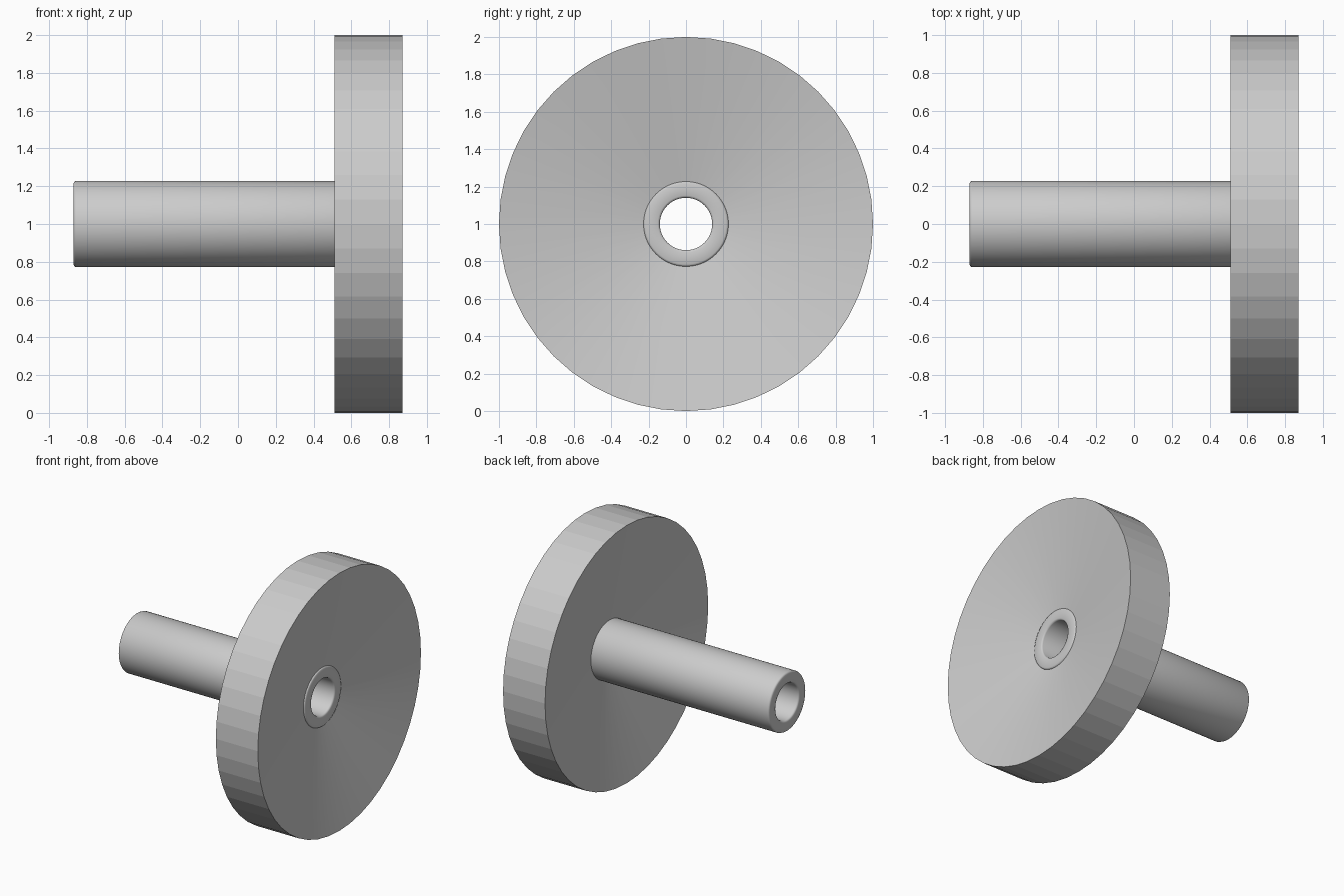
import bpy, bmesh
from math import cos, sin, tau, radians

if "Cube" in bpy.data.objects:
    bpy.data.objects.remove(bpy.data.objects["Cube"])


def lathe(name, profile, sides, smooth_angle):
    """Revolve a closed (x, radius) profile about the x axis at z = 1."""
    bm = bmesh.new()
    rings = []
    for i in range(sides):
        a = tau * i / sides
        rings.append([bm.verts.new((x, r * cos(a), 1 + r * sin(a))) for x, r in profile])
    n = len(profile)
    for i in range(sides):
        a, b = rings[i], rings[(i + 1) % sides]
        for j in range(n):
            k = (j + 1) % n
            bm.faces.new((a[j], a[k], b[k], b[j]))
    bmesh.ops.recalc_face_normals(bm, faces=bm.faces)
    mesh = bpy.data.meshes.new(name)
    bm.to_mesh(mesh)
    bm.free()
    obj = bpy.data.objects.new(name, mesh)
    bpy.context.collection.objects.link(obj)
    bpy.ops.object.select_all(action='DESELECT')
    obj.select_set(True)
    bpy.context.view_layer.objects.active = obj
    bpy.ops.object.shade_smooth_by_angle(angle=radians(smooth_angle))
    return obj


# Wheel disc: faceted rim, both faces dished to a thin web at the hub
lathe("wheel_disc", [(0.51, 1.0), (0.87, 1.0), (0.715, 0.2), (0.662, 0.2)], 48, 5)

# Hollow shaft passing through the web, with small rounded ends
x0, x1, ro, ri, b = -0.87, 0.73, 0.228, 0.14, 0.012
c = b * 0.3
lathe("hollow_shaft", [
    (x0 + b, ro), (x1 - b, ro), (x1 - c, ro - c), (x1, ro - b),
    (x1, ri + b), (x1 - c, ri + c), (x1 - b, ri),
    (x0 + b, ri), (x0 + c, ri + c), (x0, ri + b),
    (x0, ro - b), (x0 + c, ro - c)], 64, 50)
